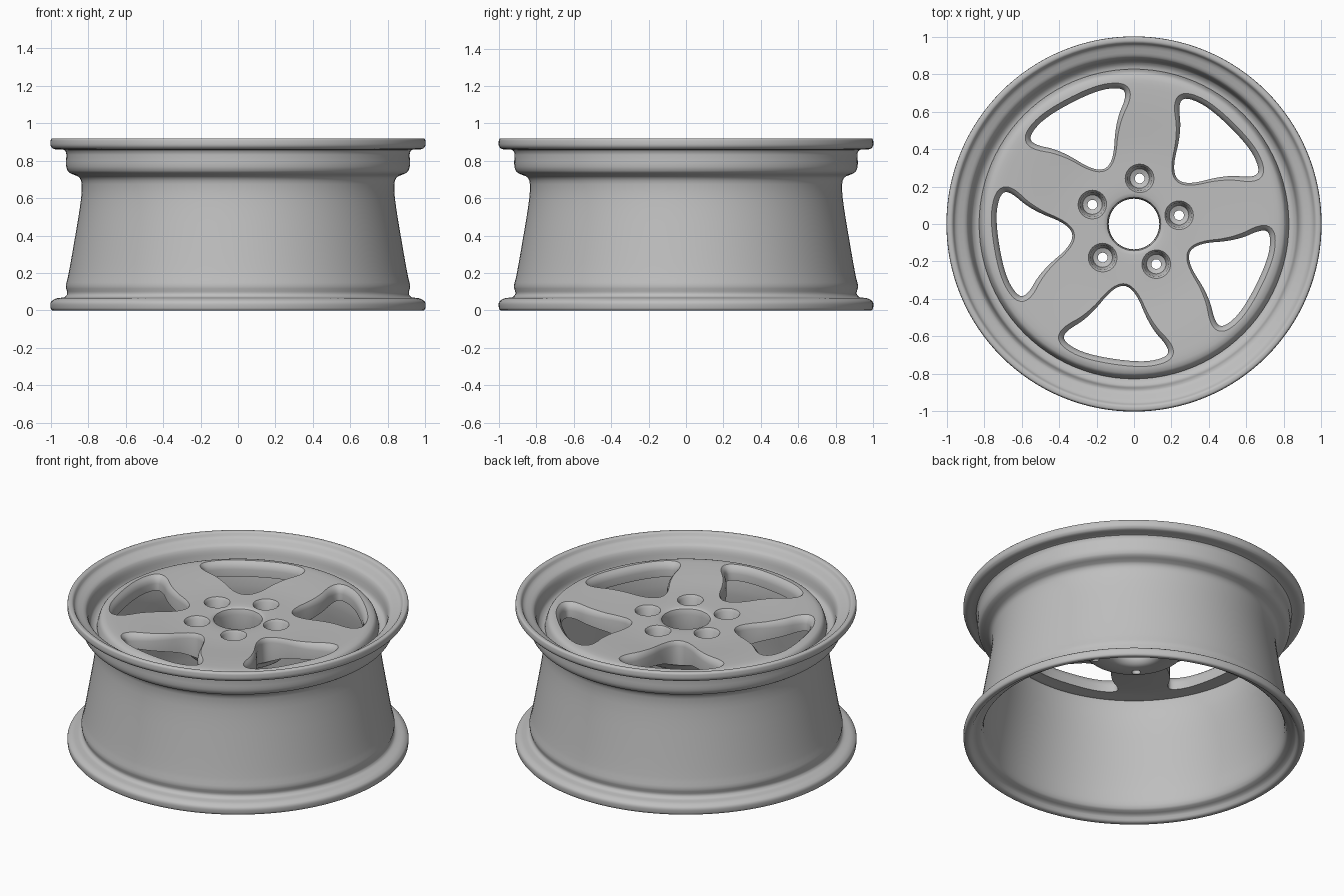
import bpy, bmesh, math
from mathutils import Vector, Matrix

cube = bpy.data.objects.get("Cube")
if cube:
    bpy.data.objects.remove(cube, do_unlink=True)

grey = bpy.data.materials.new("cast grey")
grey.use_nodes = True
colour = (0.52, 0.52, 0.52, 1)
grey.diffuse_color = colour
grey.node_tree.nodes["Principled BSDF"].inputs["Base Color"].default_value = colour

COUNT = 5
STEP = math.tau / COUNT
LUG_ANGLE = math.radians(83)
WINDOW_ANGLE = math.radians(45.5)


def make_object(name, bm):
    bmesh.ops.recalc_face_normals(bm, faces=bm.faces)
    mesh = bpy.data.meshes.new(name)
    bm.to_mesh(mesh)
    bm.free()
    mesh.materials.append(grey)
    obj = bpy.data.objects.new(name, mesh)
    bpy.context.collection.objects.link(obj)
    return obj


def soften(points, rounds, keep):
    """Cut the corners of a closed outline."""
    for _ in range(rounds):
        cut = []
        for a, b in zip(points, points[1:] + points[:1]):
            cut += [a.lerp(b, keep), a.lerp(b, 1 - keep)]
        points = cut
    return points


def lathe(bm, points, steps):
    """Spin a closed (radius, height) profile around z."""
    rings = [[bm.verts.new((r * math.cos(i * math.tau / steps),
                            r * math.sin(i * math.tau / steps), z))
              for r, z in points] for i in range(steps)]
    n = len(points)
    for i in range(steps):
        a, b = rings[i], rings[(i + 1) % steps]
        for j in range(n):
            k = (j + 1) % n
            bm.faces.new((a[j], b[j], b[k], a[k]))


def loft(bm, loops):
    """Skin stacked loops and cap both ends."""
    rings = [[bm.verts.new(p) for p in loop] for loop in loops]
    n = len(rings[0])
    for a, b in zip(rings, rings[1:]):
        for j in range(n):
            k = (j + 1) % n
            bm.faces.new((a[j], a[k], b[k], b[j]))
    bm.faces.new(rings[0])
    bm.faces.new(rings[-1])


def profile(*pairs):
    return [(p.x, p.y) for p in soften([Vector(p) for p in pairs], 2, 0.2)]


# Barrel with outer flanges, bead seats and the dished front lip
bm = bmesh.new()
lathe(bm, profile(
    (0.965, 0), (1.0, 0.0), (1.003, 0.045), (0.975, 0.065), (0.925, 0.07),
    (0.91, 0.09), (0.922, 0.13), (0.905, 0.19), (0.835, 0.6), (0.835, 0.71),
    (0.905, 0.735), (0.92, 0.77), (0.915, 0.86), (0.985, 0.86), (1.003, 0.88),
    (1.0, 0.92), (0.97, 0.92), (0.955, 0.89), (0.895, 0.87), (0.88, 0.84),
    (0.87, 0.775), (0.845, 0.755), (0.81, 0.75), (0.80, 0.6), (0.875, 0.2),
    (0.885, 0.05), (0.945, 0.035)), 128)
barrel = make_object("rim_barrel", bm)

# Wheel face: hub pad, spoke disc and raised outer ring
bm = bmesh.new()
lathe(bm, profile(
    (0.135, 0.60), (0.135, 0.80), (0.16, 0.815), (0.40, 0.815), (0.62, 0.83),
    (0.77, 0.835), (0.81, 0.82), (0.83, 0.76), (0.82, 0.73), (0.72, 0.745),
    (0.42, 0.70), (0.31, 0.65), (0.29, 0.60)), 96)
face = make_object("spoke_face", bm)


# Window cutters, flared at the top so the spokes get rounded shoulders
def window_outline(grow):
    corners = [Vector((0.335, 0.05)), Vector((0.335, -0.05)), Vector((0.53, -0.165))]
    for degrees, r in ((-24.5, 0.69), (-22, 0.735), (-11, 0.742),
                       (11, 0.742), (22, 0.735), (24.5, 0.69)):
        a = math.radians(degrees)
        corners.append(Vector((r * math.cos(a), r * math.sin(a))))
    corners.append(Vector((0.53, 0.165)))
    outline = soften(corners, 3, 0.25)
    n = len(outline)
    result = []
    for i, p in enumerate(outline):
        along = (outline[(i + 1) % n] - outline[i - 1]).normalized()
        result.append(p + Vector((along.y, -along.x)) * grow)
    return result


bm = bmesh.new()
levels = [(0.5, 0), (0.785, 0), (0.805, 0.005), (0.82, 0.015), (0.88, 0.075)]
for i in range(COUNT):
    turn = Matrix.Rotation(WINDOW_ANGLE + i * STEP, 3, "Z")
    loft(bm, [[turn @ Vector((p.x, p.y, z)) for p in window_outline(grow)]
              for z, grow in levels])
windows = make_object("window_cutter", bm)

# Lug cutters: tapered seat with a small through hole
bm = bmesh.new()
seat = [(0.026, 0.5), (0.026, 0.69), (0.052, 0.70), (0.066, 0.80),
        (0.077, 0.815), (0.10, 0.85)]
for i in range(COUNT):
    angle = LUG_ANGLE + i * STEP
    middle = Vector((0.245 * math.cos(angle), 0.245 * math.sin(angle), 0))
    loft(bm, [[middle + Vector((r * math.cos(a), r * math.sin(a), z))
               for a in (k * math.tau / 24 for k in range(24))] for r, z in seat])
lugs = make_object("lug_cutter", bm)

for cutter in (windows, lugs):
    cutter.hide_render = True
    cutter.hide_viewport = True
    cut = face.modifiers.new(cutter.name, "BOOLEAN")
    cut.operation = "DIFFERENCE"
    cut.solver = "EXACT"
    cut.object = cutter

# Apply the cuts, drop the cutters, then shade smooth with crisp edges
evaluated = face.evaluated_get(bpy.context.evaluated_depsgraph_get())
cut_mesh = bpy.data.meshes.new_from_object(evaluated)
face.modifiers.clear()
face.data = cut_mesh
for cutter in (windows, lugs):
    bpy.data.objects.remove(cutter, do_unlink=True)

for obj in (barrel, face):
    bpy.ops.object.select_all(action="DESELECT")
    obj.select_set(True)
    bpy.context.view_layer.objects.active = obj
    bpy.ops.object.shade_smooth_by_angle(angle=math.radians(35))
